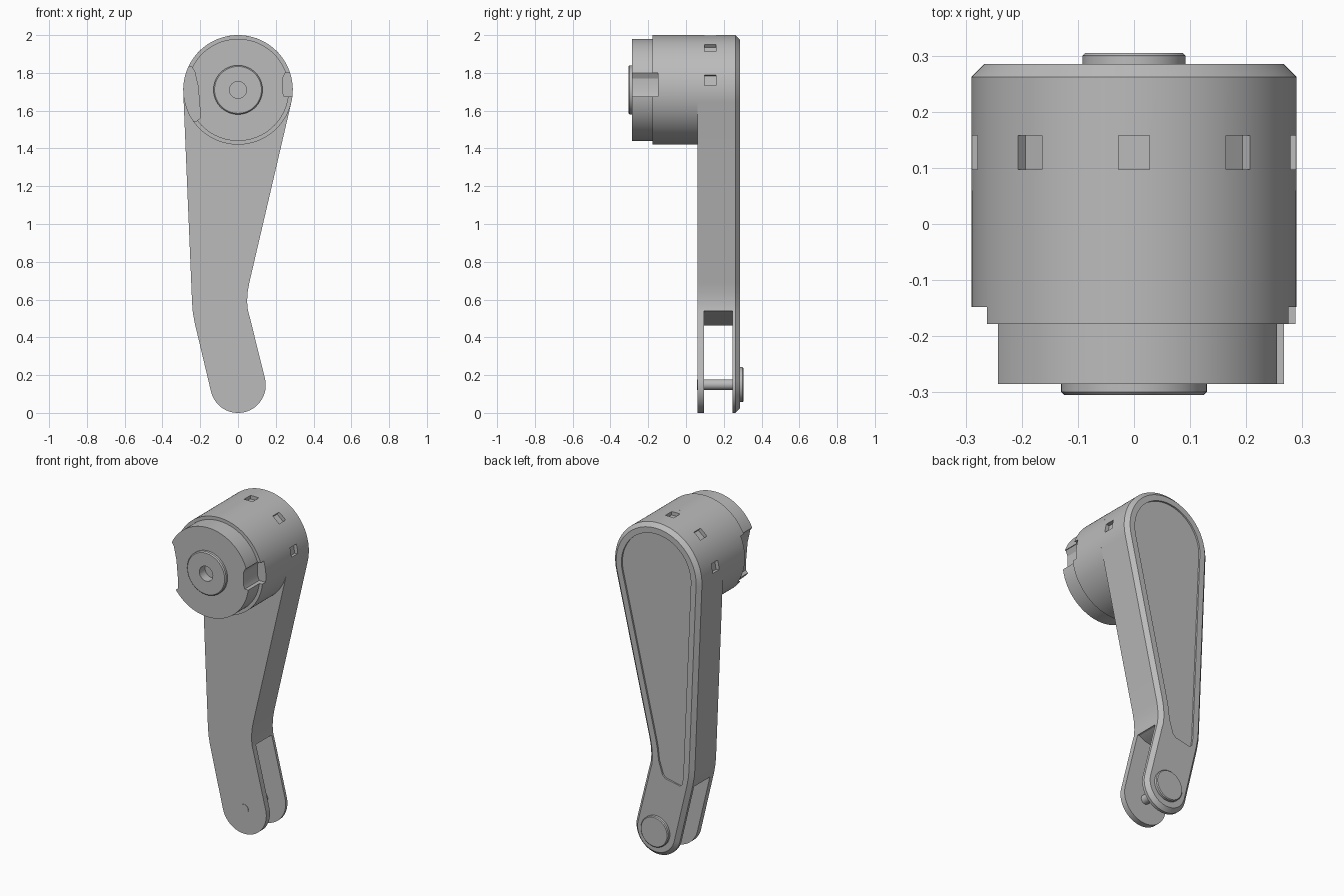
import bpy, bmesh
from math import sin, cos, radians, pi
from mathutils import Matrix

cube = bpy.data.objects.get("Cube")
if cube:
    bpy.data.objects.remove(cube, do_unlink=True)

grey = bpy.data.materials.new("plain_grey")
grey.use_nodes = True
COLOUR = (0.5, 0.5, 0.5, 1)
grey.diffuse_color = COLOUR
grey.node_tree.nodes["Principled BSDF"].inputs["Base Color"].default_value = COLOUR

HUB_Z, HUB_R = 1.71, 0.29
FOOT_Z, FOOT_R = 0.147, 0.147


def arc(z, r, start, end, n=32):
    """Points on an arc about (0, z), angles in degrees from +x."""
    angles = [radians(start + (end - start) * i / n) for i in range(n + 1)]
    return [(r * cos(a), z + r * sin(a)) for a in angles]


def circle(z, r, n=64):
    return arc(z, r, 0, 360, n)[:-1]


def prism(name, outline, y0, y1, bevel_y=None, bevel=0.0):
    """Extrude an x-z outline from y0 to y1, with an optional chamfer at one end."""
    bm = bmesh.new()
    face = bm.faces.new([bm.verts.new((x, y0, z)) for x, z in outline])
    grown = bmesh.ops.extrude_face_region(bm, geom=[face])["geom"]
    for v in grown:
        if isinstance(v, bmesh.types.BMVert):
            v.co.y = y1
    bmesh.ops.recalc_face_normals(bm, faces=bm.faces)
    if bevel:
        rim = [e for e in bm.edges if all(abs(v.co.y - bevel_y) < 1e-5 for v in e.verts)]
        bmesh.ops.bevel(bm, geom=rim, offset=bevel, segments=1, affect="EDGES")
    mesh = bpy.data.meshes.new(name)
    bm.to_mesh(mesh)
    bm.free()
    obj = bpy.data.objects.new(name, mesh)
    mesh.materials.append(grey)
    bpy.context.collection.objects.link(obj)
    return obj


def cut(obj, cutter):
    cutter.hide_render = True
    mod = obj.modifiers.new("cut", "BOOLEAN")
    mod.operation, mod.solver, mod.object = "DIFFERENCE", "EXACT", cutter
    bpy.context.view_layer.objects.active = obj
    bpy.ops.object.modifier_apply(modifier=mod.name)
    bpy.data.objects.remove(cutter, do_unlink=True)


# Arm: round head, bent shank and round foot, chamfered along the back
arm_outline = (
    arc(HUB_Z, HUB_R, -13, 182.4, 56)
    + [(-0.243, 0.58), (-0.239, 0.53), (-0.229, 0.475)]
    + arc(FOOT_Z, FOOT_R, 194, 374)
    + [(0.064, 0.50), (0.052, 0.545), (0.048, 0.59), (0.051, 0.64), (0.06, 0.69)]
)
arm = prism("arm", arm_outline, 0.06, 0.285, 0.285, 0.023)

# Fork slot through the foot
slot = [(0.3, 0.54), (0.04, 0.54), (0.0, 0.52), (-0.2, 0.475), (-0.24, 0.455),
        (-0.4, 0.455), (-0.4, -0.2), (0.3, -0.2)]
cut(arm, prism("slot_cutter", slot, 0.095, 0.245))

# Shallow panel recess on the back
panel = (
    arc(HUB_Z, HUB_R - 0.058, -13, 182.4, 48)
    + [(-0.181, 0.52), (-0.174, 0.475), (-0.16, 0.462), (-0.06, 0.482),
       (-0.042, 0.5), (-0.016, 0.58), (-0.008, 0.65), (0.002, 0.70)]
)
cut(arm, prism("panel_cutter", panel, 0.275, 0.35))

# Small windows around the head
for angle in (-80, -40, 0, 40, 80):
    w, d = 0.028, HUB_R - 0.022
    box = [(-w, d), (w, d), (w, 0.4), (-w, 0.4)]
    window = prism("window_cutter", box, 0.097, 0.158)
    window.data.transform(Matrix.Translation((0, 0, HUB_Z)) @ Matrix.Rotation(radians(angle), 4, "Y"))
    cut(arm, window)

# Drum and the stepped boss in front of it
drum = prism("drum", circle(HUB_Z, HUB_R, 96), -0.178, 0.06)
boss = prism("boss", circle(HUB_Z, 0.27, 96), -0.285, -0.17)
left_notch = [(-0.4, 1.835), (-0.247, 1.835), (-0.23, 1.81), (-0.212, 1.73),
              (-0.203, 1.63), (-0.2, 1.56), (-0.22, 1.545), (-0.4, 1.545)]
right_notch = [(0.4, 1.80), (0.25, 1.80), (0.235, 1.77), (0.235, 1.70),
               (0.245, 1.675), (0.4, 1.675)]
for part in (drum, boss):
    for notch in (left_notch, right_notch):
        cut(part, prism("notch_cutter", notch, -0.4, -0.148))

# Collar with a centre hole
collar = prism("collar", circle(HUB_Z, 0.13), -0.305, -0.28, -0.305, 0.006)
for part in (collar, boss):
    cut(part, prism("hole_cutter", circle(HUB_Z, 0.045, 32), -0.4, -0.25))

# Hinge pin and its cap
pin = prism("hinge_pin", circle(0.15, 0.028, 32), 0.058, 0.26)
cap = prism("pin_cap", circle(0.15, 0.092, 48), 0.27, 0.305, 0.305, 0.005)

bpy.ops.object.select_all(action="DESELECT")
for part in (arm, drum, boss, collar, pin, cap):
    part.select_set(True)
bpy.context.view_layer.objects.active = arm
bpy.ops.object.shade_smooth_by_angle(angle=pi / 7)
